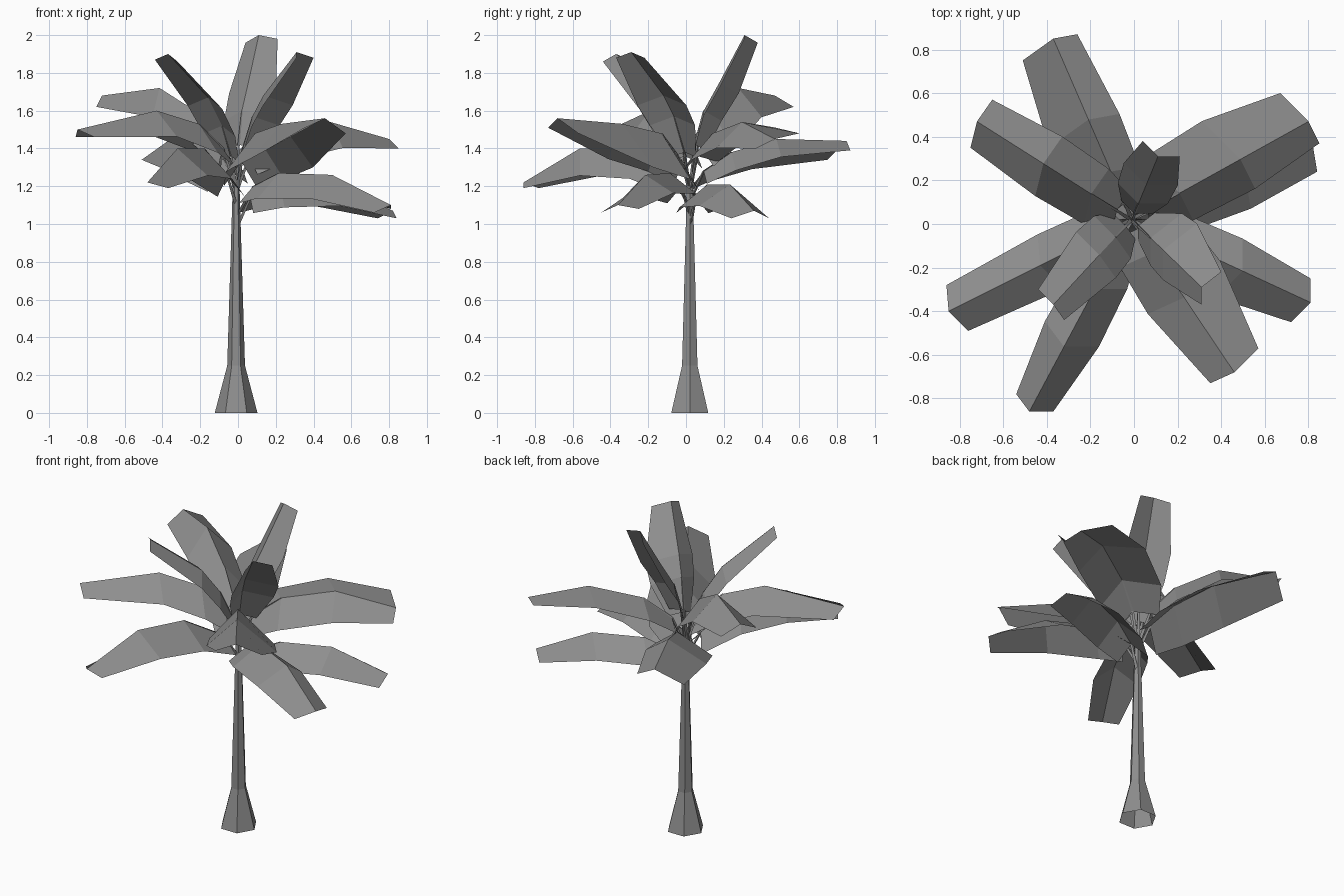
import bpy, bmesh, math
from mathutils import Vector

cube = bpy.data.objects.get("Cube")
if cube:
    bpy.data.objects.remove(cube, do_unlink=True)

grey = bpy.data.materials.new("plain grey")
grey.use_nodes = True
grey.diffuse_color = (0.27, 0.27, 0.27, 1)
grey.node_tree.nodes["Principled BSDF"].inputs["Base Color"].default_value = grey.diffuse_color

CENTRE = Vector((-0.01, 0.02, 0))


def finish(name, bm):
    mesh = bpy.data.meshes.new(name)
    bm.to_mesh(mesh)
    bm.free()
    mesh.materials.append(grey)
    obj = bpy.data.objects.new(name, mesh)
    bpy.context.collection.objects.link(obj)


def bridge(bm, lower, upper, closed=True):
    """Join two rows of vertices with quads."""
    count = len(lower)
    for i in range(count if closed else count - 1):
        j = (i + 1) % count
        bm.faces.new((lower[i], lower[j], upper[j], upper[i]))


def tube(name, stations, sides):
    """Flat-sided tube, open at the foot, through (centre, radius) stations."""
    bm = bmesh.new()
    rings = []
    for centre, radius in stations:
        ring = []
        for i in range(sides):
            a = math.tau * i / sides
            ring.append(bm.verts.new(centre + Vector((math.cos(a), math.sin(a), 0)) * radius))
        rings.append(ring)
    for lower, upper in zip(rings, rings[1:]):
        bridge(bm, lower, upper)
    bm.faces.new(rings[-1])
    finish(name, bm)


def leaf(name, left, tip, right, rib, width, droop=0.0):
    """Folded leaf: three tip corners, midrib (reach, height) points,
    mid width and how far the side edges hang below the midrib."""
    left, tip, right = Vector(left), Vector(tip), Vector(right)
    out = tip - CENTRE
    out.z = 0
    out.normalize()
    bm = bmesh.new()
    rows = []
    spine = [CENTRE + out * r + Vector((0, 0, z)) for r, z in rib] + [tip]
    for mid, scale, hang in zip(spine, (0.85, width, width * 1.08, 1), (0.8, 1.2, 1, 0)):
        down = Vector((0, 0, -droop * hang))
        points = (mid + (left - tip) * scale + down, mid, mid + (right - tip) * scale + down)
        rows.append([bm.verts.new(p) for p in points])
    for inner, outer in zip(rows, rows[1:]):
        bridge(bm, inner, outer, closed=False)
    finish(name, bm)
    # Thin stalk from the trunk to the leaf
    root = CENTRE + Vector((0, 0, min(rib[0][1] - 0.16, 1.17)))
    tube(name + "_stalk", [(root, 0.012), (spine[0], 0.008), (spine[1], 0.004)], 3)


# Trunk with a flared foot
tube("trunk", [(CENTRE, 0.113), (CENTRE + Vector((0, 0, 0.25)), 0.047),
               (CENTRE + Vector((0, 0, 1.2)), 0.018)], 6)

# Upright crown leaves
leaf("upright_back_leaf", (0.21, 0.31, 1.98), (0.11, 0.31, 2), (0.04, 0.38, 1.96),
     ((0.03, 1.42), (0.08, 1.6), (0.17, 1.75)), 1.35)
leaf("upright_left_leaf", (0.31, -0.37, 1.88), (0.31, -0.29, 1.91), (0.4, -0.22, 1.88),
     ((0.04, 1.38), (0.12, 1.57), (0.2, 1.68)), 1.6)
leaf("upright_right_leaf", (-0.44, -0.3, 1.87), (-0.37, -0.37, 1.9), (-0.32, -0.44, 1.86),
     ((0.04, 1.36), (0.11, 1.52), (0.22, 1.67)), 1.4)

# Spreading middle leaves
leaf("middle_front_leaf", (0.35, -0.73, 1.51), (0.46, -0.68, 1.56), (0.57, -0.57, 1.48),
     ((0.05, 1.33), (0.18, 1.48), (0.43, 1.53)), 1.4, 0.11)
leaf("middle_right_leaf", (-0.86, -0.28, 1.46), (-0.85, -0.4, 1.5), (-0.76, -0.49, 1.46),
     ((0.08, 1.4), (0.22, 1.53), (0.47, 1.6)), 1.1, 0.09)
leaf("middle_back_right_leaf", (-0.65, 0.57, 1.62), (-0.72, 0.47, 1.68), (-0.75, 0.35, 1.62),
     ((0.08, 1.42), (0.22, 1.58), (0.48, 1.72)), 1.15, 0.08)
leaf("middle_left_leaf", (0.85, 0.37, 1.4), (0.8, 0.47, 1.45), (0.67, 0.6, 1.48),
     ((0.08, 1.36), (0.25, 1.48), (0.57, 1.54)), 1.25, 0.07)

# Drooping lower leaves
leaf("lower_back_leaf", (-0.26, 0.87, 1.39), (-0.37, 0.85, 1.44), (-0.51, 0.75, 1.34),
     ((0.08, 1.28), (0.24, 1.38), (0.5, 1.45)), 1.2, 0.03)
leaf("lower_front_right_leaf", (-0.54, -0.78, 1.19), (-0.48, -0.86, 1.22), (-0.37, -0.86, 1.19),
     ((0.1, 1.25), (0.36, 1.4), (0.66, 1.4)), 1.35, 0.1)
leaf("lower_front_left_leaf", (0.72, -0.45, 1.06), (0.81, -0.36, 1.1), (0.81, -0.25, 1.08),
     ((0.1, 1.2), (0.25, 1.27), (0.56, 1.26)), 1.25, 0.07)
leaf("lower_left_leaf", (0.84, 0.24, 1.03), (0.82, 0.36, 1.07), (0.74, 0.44, 1.03),
     ((0.08, 1.14), (0.25, 1.21), (0.56, 1.21)), 1.25, 0.06)
